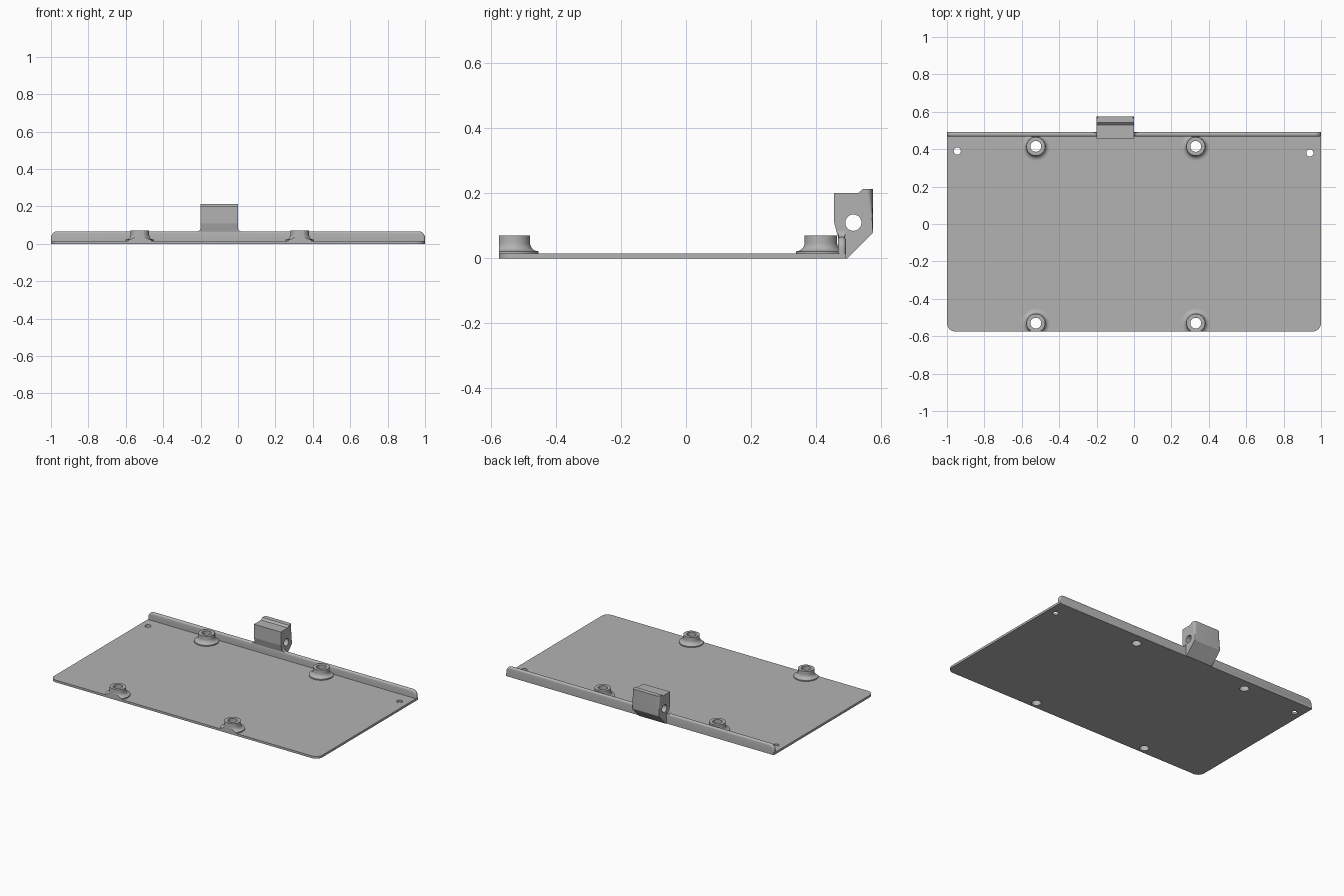
import bpy, bmesh, math
from mathutils import Vector

if "Cube" in bpy.data.objects:
    bpy.data.objects.remove(bpy.data.objects["Cube"])

grey = bpy.data.materials.new("plain grey")
grey.use_nodes = True
grey.diffuse_color = (0.45, 0.45, 0.45, 1)
grey.node_tree.nodes["Principled BSDF"].inputs["Base Color"].default_value = (0.45, 0.45, 0.45, 1)


def finish(name, bm):
    bmesh.ops.recalc_face_normals(bm, faces=bm.faces)
    mesh = bpy.data.meshes.new(name)
    bm.to_mesh(mesh)
    bm.free()
    mesh.materials.append(grey)
    ob = bpy.data.objects.new(name, mesh)
    bpy.context.collection.objects.link(ob)
    return ob


def rounded(corners, steps=8):
    """Outline from (a, b, radius) corners, each filleted."""
    out = []
    for i, (a, b, r) in enumerate(corners):
        p = Vector((a, b))
        if r == 0:
            out.append(p)
            continue
        u = (Vector(corners[i - 1][:2]) - p).normalized()
        v = (Vector(corners[(i + 1) % len(corners)][:2]) - p).normalized()
        half = u.angle(v) / 2
        centre = p + (u + v).normalized() * r / math.sin(half)
        start = p + u * r / math.tan(half) - centre
        end = p + v * r / math.tan(half) - centre
        for k in range(steps + 1):
            out.append(centre + start.lerp(end, k / steps).normalized() * r)
    return out


def prism(outline, place, low, high):
    """Extrude an outline; place maps (a, b, depth) to a 3D point."""
    bm = bmesh.new()
    face = bm.faces.new([bm.verts.new(place(a, b, low)) for a, b in outline])
    move = Vector(place(0, 0, high)) - Vector(place(0, 0, low))
    res = bmesh.ops.extrude_face_region(bm, geom=[face], use_keep_orig=True)
    bmesh.ops.translate(bm, vec=move, verts=[g for g in res["geom"] if isinstance(g, bmesh.types.BMVert)])
    return bm


def along_x(a, b, d):
    return (d, a, b)


def along_y(a, b, d):
    return (a, d, b)


def along_z(a, b, d):
    return (a, b, d)


def circle(a, b, r, n=32):
    return [(a + r * math.cos(2 * math.pi * k / n), b + r * math.sin(2 * math.pi * k / n)) for k in range(n)]


def cut(ob, bm):
    cutter = finish("cutter", bm)
    cutter.hide_render = True
    mod = ob.modifiers.new("cut", "BOOLEAN")
    mod.operation, mod.solver, mod.object = "DIFFERENCE", "EXACT", cutter
    bpy.context.view_layer.objects.active = ob
    bpy.ops.object.modifier_apply(modifier=mod.name)
    bpy.data.objects.remove(cutter)


FRONT, BACK, THICK = -0.575, 0.492, 0.015
BOSSES = [(x, y) for x in (-0.525, 0.33) for y in (-0.53, 0.415)]
HOLE = 0.029

# Base plate with rounded front corners and through holes
plate = finish("base_plate", prism(rounded([
    (-1, FRONT, 0.045), (1, FRONT, 0.045), (1, BACK, 0), (-1, BACK, 0)]), along_z, 0, THICK))
for x, y, r in [(x, y, HOLE) for x, y in BOSSES] + [(-0.945, 0.39, 0.019), (0.94, 0.38, 0.019)]:
    cut(plate, prism(circle(x, y, r), along_z, -0.1, 0.1))

# Upright lip along the back, with a rounded top
bm = prism(rounded([(-1, 0, 0), (1, 0, 0), (1, 0.067, 0.035), (-1, 0.067, 0.035)]), along_y, 0.467, BACK)
top = [e for e in bm.edges if abs(e.verts[0].co.y - e.verts[1].co.y) < 1e-5
       and max(v.co.z for v in e.verts) > 0.01]
bmesh.ops.bevel(bm, geom=top, offset=0.011, segments=4, profile=0.5, affect="EDGES", clamp_overlap=True)
lip = finish("back_lip", bm)

# Screw bosses: lathed tubes with a flared foot
bosses = []
for i, (x, y) in enumerate(BOSSES):
    flare = [(0.076 - 0.026 * math.sin(t), 0.048 - 0.026 * math.cos(t))
             for t in [k * math.pi / 12 for k in range(7)]]
    profile = [(HOLE, 0.01), (0.076, 0.01)] + flare + [(0.05, 0.071), (HOLE, 0.071)]
    bm = bmesh.new()
    vs = [bm.verts.new((x + r, y, z)) for r, z in profile]
    edges = [bm.edges.new((vs[k - 1], vs[k])) for k in range(len(vs))]
    bmesh.ops.spin(bm, geom=vs + edges, cent=(x, y, 0), axis=(0, 0, 1),
                   angle=2 * math.pi, steps=48, use_merge=True)
    bmesh.ops.remove_doubles(bm, verts=bm.verts, dist=1e-5)
    boss = finish("screw_boss_%d" % (i + 1), bm)
    if y < 0:
        cut(boss, prism([(-1, -1), (1, -1), (1, FRONT), (-1, FRONT)], along_z, -0.1, 0.2))
    bosses.append(boss)

# Hinge block with stepped top, sloped underside and cross hole
bm = prism(rounded([
    (0.456, 0.201, 0), (0.53, 0.201, 0), (0.543, 0.213, 0), (0.575, 0.213, 0), (0.575, 0.078, 0.01),
    (0.497, 0, 0), (0.468, 0, 0), (0.468, 0.065, 0.02), (0.456, 0.11, 0.03)]), along_x, -0.2, 0)
rear = [e for e in bm.edges if all(v.co.y > 0.574 for v in e.verts)
        and abs(e.verts[0].co.z - e.verts[1].co.z) > 0.05]
bmesh.ops.bevel(bm, geom=rear, offset=0.018, segments=5, profile=0.5, affect="EDGES")
block = finish("hinge_block", bm)
cut(block, prism(circle(0.515, 0.11, 0.025), along_x, -0.4, 0.2))

# Small fillets where the block rises from the lip
fillets = []
for name, x, s in (("right_fillet", -0.2, -1), ("left_fillet", 0, 1)):
    arc = [(x + s * (0.02 - 0.02 * math.sin(t)), 0.086 - 0.02 * math.cos(t))
           for t in [k * math.pi / 12 for k in range(7)]]
    fillets.append(finish(name, prism([(x - s * 0.005, 0.05), (x + s * 0.02, 0.05)] + arc
                                      + [(x - s * 0.005, 0.086)], along_y, 0.47, 0.489)))

# Smooth shading with sharp edges kept
bpy.ops.object.select_all(action="DESELECT")
for ob in [plate, lip, block] + bosses + fillets:
    ob.select_set(True)
bpy.context.view_layer.objects.active = plate
bpy.ops.object.shade_smooth_by_angle(angle=math.radians(35))
